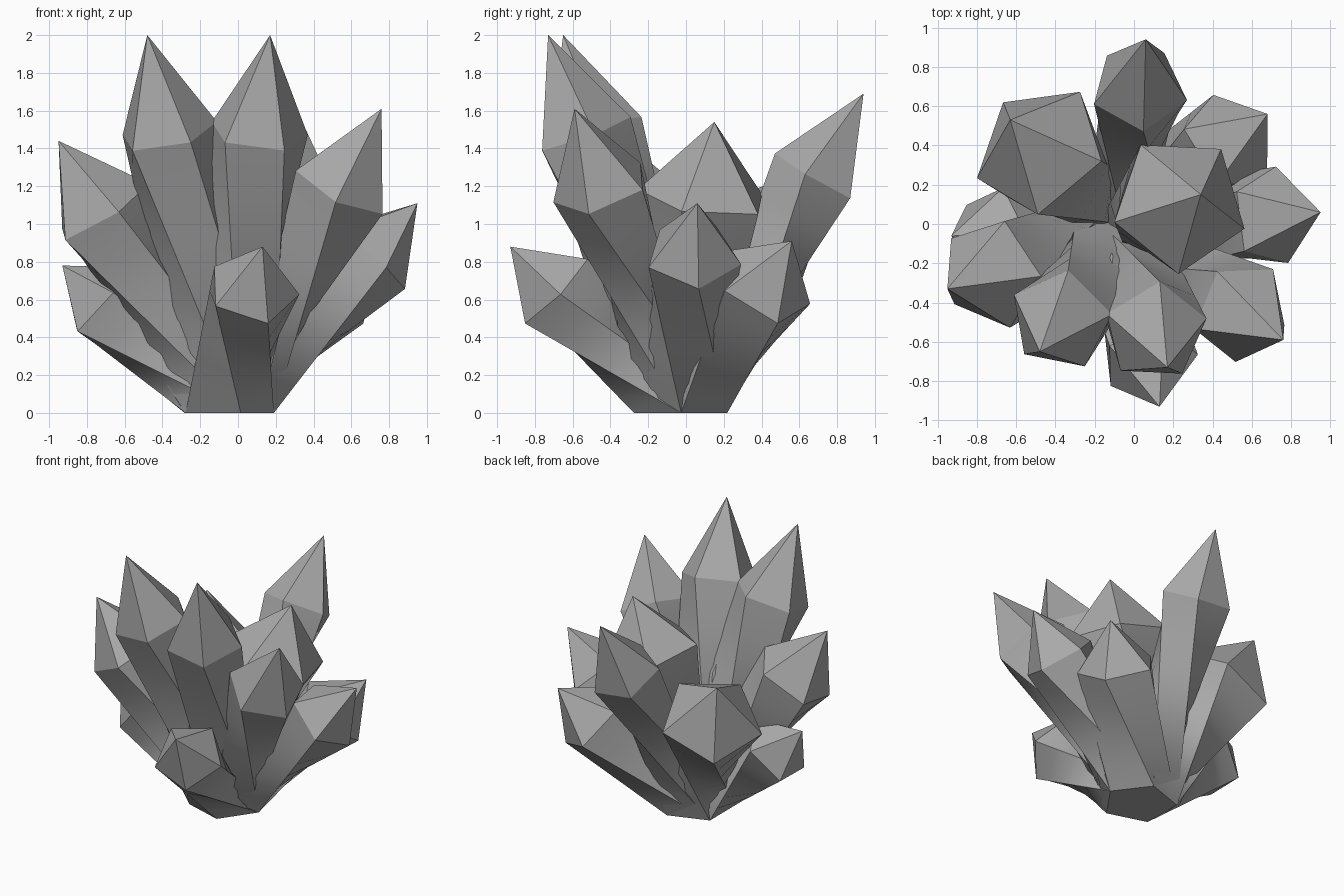
import bpy
import bmesh
from math import cos, sin, radians, tau
from mathutils import Vector

cube = bpy.data.objects.get("Cube")
if cube:
    bpy.data.objects.remove(cube, do_unlink=True)

stone = bpy.data.materials.new("grey_crystal")
stone.use_nodes = True
GREY = (0.4, 0.4, 0.4, 1)
stone.diffuse_color = GREY
stone.node_tree.nodes["Principled BSDF"].inputs["Base Color"].default_value = GREY

SIDES = 5
TWIST = 360 / SIDES   # each body turns by one side between root and shoulder
ROWS = 6
ROOT = Vector((-0.07, -0.03, 0))


def pentagon(radius, roll):
    return [Vector((cos(a), sin(a), 0)) * radius
            for a in (radians(roll) + tau * i / SIDES for i in range(SIDES))]


def crystal(name, tip, radius, roll, shoulder=0.74, root_radius=0.26):
    """Flat pentagon root, twisted flaring body, tilted shoulder and pointed tip."""
    tip = Vector(tip)
    axis = tip - ROOT
    tilt = Vector((0, 0, 1)).rotation_difference(axis)
    root = [ROOT + p for p in pentagon(root_radius, 1 + TWIST)]
    ring = [ROOT + axis * shoulder + tilt @ p for p in pentagon(radius, roll)]
    bm = bmesh.new()
    rows = [[bm.verts.new(a.lerp(b, k / ROWS)) for a, b in zip(root, ring)]
            for k in range(ROWS + 1)]
    point = bm.verts.new(tip)
    bm.faces.new(rows[0][::-1])
    for i in range(SIDES):
        j = (i + 1) % SIDES
        for low, high in zip(rows, rows[1:]):
            bm.faces.new((low[i], low[j], high[j], high[i]))
        bm.faces.new((rows[-1][i], rows[-1][j], point))
    mesh = bpy.data.meshes.new(name)
    bm.to_mesh(mesh)
    bm.free()
    mesh.materials.append(stone)
    obj = bpy.data.objects.new(name, mesh)
    bpy.context.collection.objects.link(obj)
    # Soft twisted sides, crisp edges
    bpy.ops.object.select_all(action="DESELECT")
    obj.select_set(True)
    bpy.context.view_layer.objects.active = obj
    bpy.ops.object.shade_smooth_by_angle(angle=radians(25))


# Tall front pair
crystal("tall_front_left", (0.17, -0.73, 2.0), 0.27, 14)
crystal("tall_front_right", (-0.48, -0.65, 2.0), 0.27, 8)
# Tall and broad crystals around the middle
crystal("front_left", (0.76, -0.59, 1.61), 0.27, -20)
crystal("tall_back", (0.06, 0.94, 1.69), 0.25, -14)
crystal("broad_centre", (0.34, 0.15, 1.54), 0.36, -20)
crystal("broad_back_right", (-0.63, 0.53, 1.25), 0.36, -15, 0.73)
crystal("side_right", (-0.95, -0.33, 1.44), 0.29, 0)
# Low outer crystals
crystal("side_left", (0.95, 0.06, 1.11), 0.26, 8, 0.75)
crystal("low_front", (0.13, -0.93, 0.88), 0.25, 5)
crystal("low_right", (-0.93, -0.06, 0.78), 0.25, 0, 0.75)
crystal("low_back_left", (0.68, 0.56, 0.91), 0.28, 28)
# Small needle between the tall ones
crystal("needle", (-0.11, -0.27, 1.08), 0.08, 20, 0.87, 0.15)
